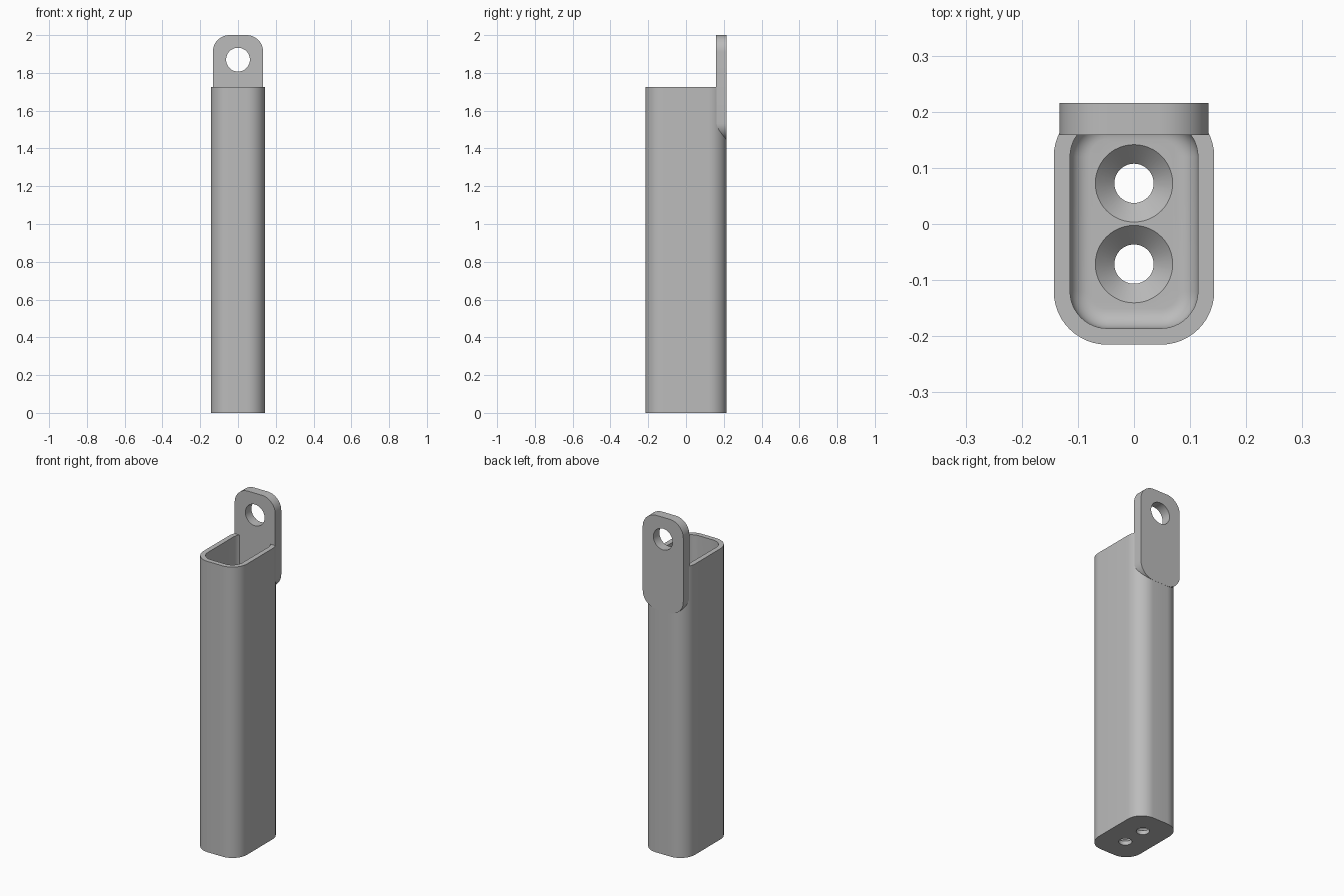
import bpy, bmesh, math
from mathutils import Matrix, Vector

cube = bpy.data.objects.get("Cube")
if cube:
    bpy.data.objects.remove(cube, do_unlink=True)

grey = bpy.data.materials.new("plain grey")
grey.use_nodes = True
COLOUR = (0.5, 0.5, 0.5, 1)
grey.diffuse_color = COLOUR
grey.node_tree.nodes["Principled BSDF"].inputs["Base Color"].default_value = COLOUR


def rounded_rect(hx, hy, r, seg=12):
    """Outline of a rounded rectangle, counter-clockwise."""
    pts = []
    for q, (sx, sy) in enumerate([(1, 1), (-1, 1), (-1, -1), (1, -1)]):
        for i in range(seg + 1):
            a = (q + i / seg) * math.pi / 2
            pts.append((sx * (hx - r) + r * math.cos(a),
                        sy * (hy - r) + r * math.sin(a)))
    return pts


def circle(r, seg=48):
    return [(r * math.cos(2 * math.pi * i / seg), r * math.sin(2 * math.pi * i / seg))
            for i in range(seg)]


def loft(name, sections, matrix=Matrix()):
    """Closed solid through (outline, height) sections with equal point counts."""
    bm = bmesh.new()
    rings = [[bm.verts.new(matrix @ Vector((x, y, z))) for x, y in pts]
             for pts, z in sections]
    n = len(rings[0])
    for a, b in zip(rings, rings[1:]):
        for i in range(n):
            j = (i + 1) % n
            bm.faces.new((a[i], a[j], b[j], b[i]))
    bm.faces.new(rings[0][::-1])
    bm.faces.new(rings[-1])
    bmesh.ops.recalc_face_normals(bm, faces=bm.faces)
    mesh = bpy.data.meshes.new(name)
    bm.to_mesh(mesh)
    bm.free()
    mesh.materials.append(grey)
    obj = bpy.data.objects.new(name, mesh)
    bpy.context.collection.objects.link(obj)
    return obj


def activate(obj):
    bpy.ops.object.select_all(action='DESELECT')
    obj.select_set(True)
    bpy.context.view_layer.objects.active = obj


def cut(obj, cutter):
    mod = obj.modifiers.new("hole", 'BOOLEAN')
    mod.operation = 'DIFFERENCE'
    mod.solver = 'EXACT'
    mod.object = cutter
    activate(obj)
    bpy.ops.object.modifier_apply(modifier=mod.name)
    bpy.data.objects.remove(cutter, do_unlink=True)


# Open-topped tube with a filleted floor
HX, HY, R, WALL = 0.143, 0.215, 0.095, 0.029
TOP, FLOOR, FILLET = 1.725, 0.057, 0.035


def shell(inset):
    return rounded_rect(HX - inset, HY - inset, R - inset)


sections = [(shell(0), 0), (shell(0), TOP), (shell(WALL), TOP)]
for k in range(9):
    a = k / 8 * math.pi / 2
    sections.append((shell(WALL + FILLET * (1 - math.cos(a))),
                     FLOOR + FILLET * (1 - math.sin(a))))
tube = loft("tube_body", sections)

# Countersunk screw holes through the floor
for y in (-0.0715, 0.0725):
    bore = loft("screw_hole_cutter",
                [(circle(0.035), -0.02), (circle(0.035), FLOOR - 0.034),
                 (circle(0.072), FLOOR + 0.003)],
                Matrix.Translation((0, y, 0)))
    cut(tube, bore)

# Upright hanging tab on the back wall
TAB_LOW, TAB_HIGH = 1.445, 2.0
upright = (Matrix.Translation((0, 0, (TAB_LOW + TAB_HIGH) / 2))
           @ Matrix.Rotation(math.pi / 2, 4, 'X'))
outline = rounded_rect(0.133, (TAB_HIGH - TAB_LOW) / 2, 0.088)
tab = loft("hanging_tab", [(outline, -0.2157), (outline, -0.159)], upright)
eye = loft("eye_cutter", [(circle(0.063), -0.3), (circle(0.063), -0.1)],
           Matrix.Translation((0, 0, 1.87)) @ Matrix.Rotation(math.pi / 2, 4, 'X'))
cut(tab, eye)

for part in (tube, tab):
    activate(part)
    bpy.ops.object.shade_smooth_by_angle(angle=math.radians(30))
